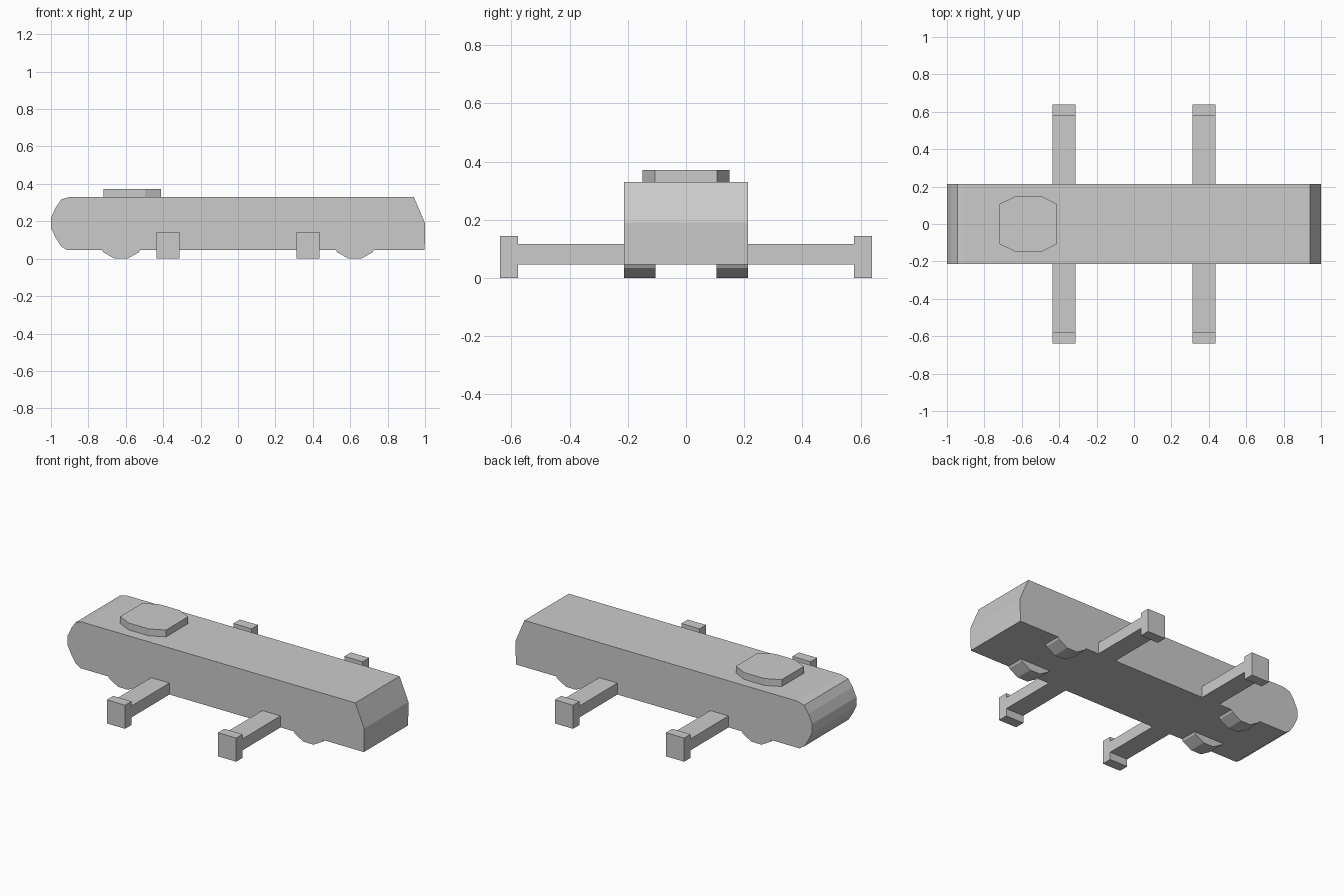
import bpy, bmesh, math
from mathutils import Vector

if "Cube" in bpy.data.objects:
    bpy.data.objects.remove(bpy.data.objects["Cube"])


def prism(name, base, offset):
    """Extrude a closed polygon of 3D points along an offset."""
    bm = bmesh.new()
    face = bm.faces.new([bm.verts.new(p) for p in base])
    ext = bmesh.ops.extrude_face_region(bm, geom=[face], use_keep_orig=True)
    moved = [g for g in ext["geom"] if isinstance(g, bmesh.types.BMVert)]
    bmesh.ops.translate(bm, verts=moved, vec=Vector(offset))
    bmesh.ops.recalc_face_normals(bm, faces=bm.faces)
    mesh = bpy.data.meshes.new(name)
    bm.to_mesh(mesh)
    bm.free()
    obj = bpy.data.objects.new(name, mesh)
    bpy.context.collection.objects.link(obj)
    return obj


def side_profile(name, pts, y0, y1):
    return prism(name, [(x, y0, z) for x, z in pts], (0, y1 - y0, 0))


def mirror(obj, x=False):
    m = obj.modifiers.new("mirror", "MIRROR")
    m.use_axis = (x, True, False)
    m.use_mirror_merge = False


HALF_W, FLOOR, ROOF = 0.213, 0.046, 0.33

# Hull: rounded nose at -x, sloped tail at +x
side_profile("hull", [
    (-0.915, FLOOR), (0.998, FLOOR), (1.0, 0.19), (0.94, ROOF), (-0.90, ROOF),
    (-0.945, 0.317), (-0.975, 0.273), (-1.0, 0.218), (-1.0, 0.165),
    (-0.975, 0.112), (-0.945, 0.066)], -HALF_W, HALF_W)

# Wheels: the lower part of a 12-sided disc showing below the hull
R, WHEEL_X = 0.134, 0.625
centre_z = R * math.cos(math.radians(15))
arc = [(R * math.sin(math.radians(a)), centre_z - R * math.cos(math.radians(a)))
       for a in (-45, -15, 15, 45)]
arc = [(-0.101, FLOOR)] + arc + [(0.101, FLOOR)]
wheels = side_profile("wheels", [(x + WHEEL_X, z) for x, z in arc], -HALF_W, -0.105)
mirror(wheels, x=True)

# Outriggers: beam and foot drawn as one T-shaped section across the vehicle
section = [(-HALF_W, FLOOR), (-HALF_W, 0.116), (-0.578, 0.116), (-0.578, 0.144),
           (-0.64, 0.144), (-0.64, 0.0), (-0.578, 0.0), (-0.578, FLOOR)]
outriggers = prism("outriggers", [(0.313, y, z) for y, z in section], (0.123, 0, 0))
mirror(outriggers, x=True)

# Roof unit: flat octagonal plate near the nose
half = [(-0.72, 0.106), (-0.633, 0.149), (-0.497, 0.149), (-0.411, 0.106)]
octagon = half + [(x, -y) for x, y in reversed(half)]
prism("roof_unit", [(x, y, ROOF) for x, y in octagon], (0, 0, 0.042))
